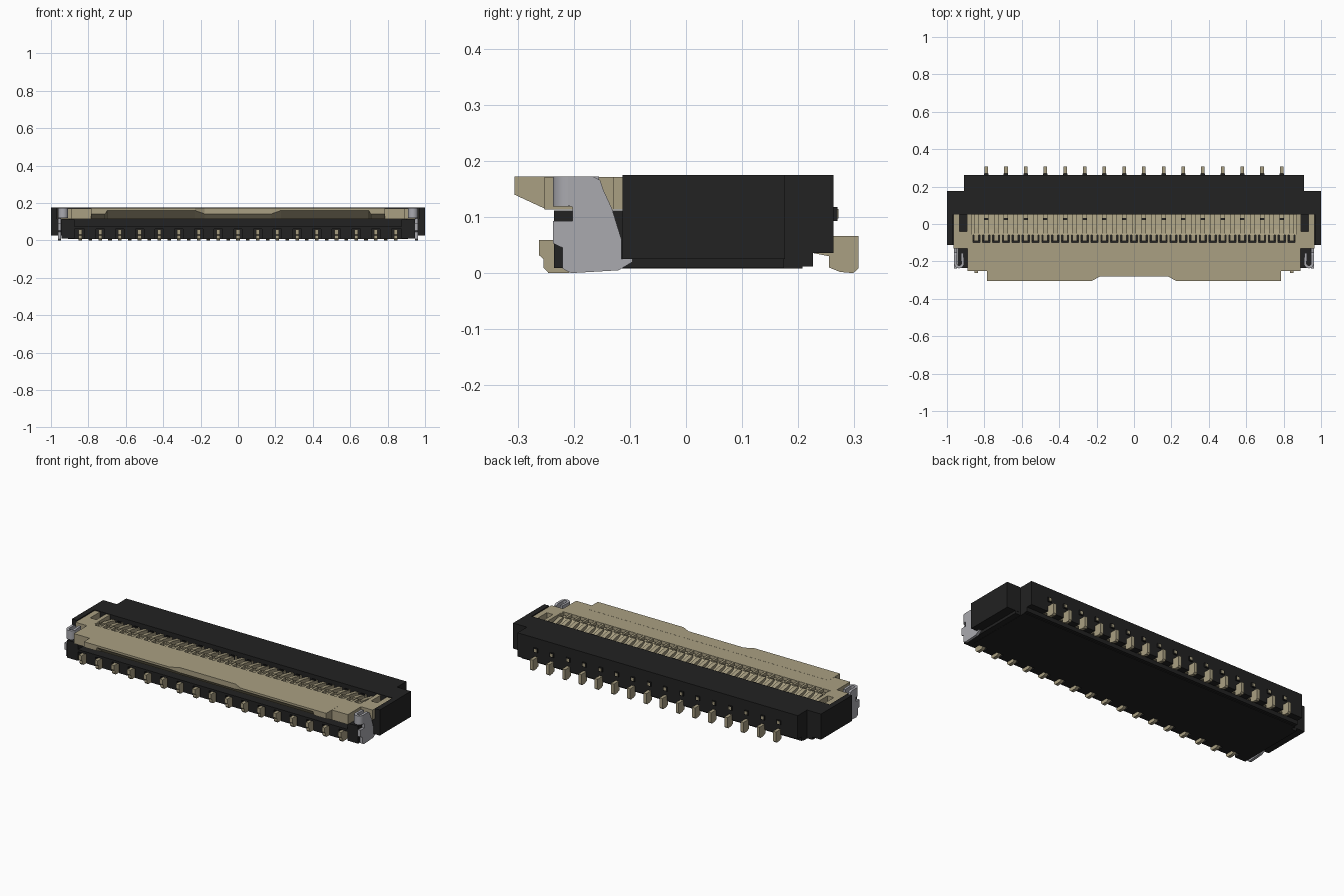
import bpy, bmesh, math

def mat(name, c):
    m = bpy.data.materials.new(name)
    m.diffuse_color = (*c, 1)
    return m

BLACK = mat("black plastic", (0.016, 0.016, 0.016))
TAN = mat("tan", (0.40, 0.35, 0.225))
GREY = mat("grey metal", (0.40, 0.40, 0.43))

def loft(bm, sections):
    """Skin a run of equal-length closed sections and cap the ends."""
    rings = [[bm.verts.new(p) for p in s] for s in sections]
    n = len(rings[0])
    for a, b in zip(rings, rings[1:]):
        for i in range(n):
            j = (i + 1) % n
            bm.faces.new((a[i], a[j], b[j], b[i]))
    bm.faces.new(rings[0][::-1])
    bm.faces.new(rings[-1])

def prism_x(bm, prof, x0, x1):
    loft(bm, [[(x, y, z) for y, z in prof] for x in (x0, x1)])

def prism_z(bm, prof, z0, z1):
    loft(bm, [[(x, y, z) for x, y in prof] for z in (z0, z1)])

def box(bm, x0, x1, y0, y1, z0, z1):
    prism_z(bm, [(x0, y0), (x1, y0), (x1, y1), (x0, y1)], z0, z1)

def finish(name, bm, material, mirror=False):
    bmesh.ops.recalc_face_normals(bm, faces=bm.faces)
    me = bpy.data.meshes.new(name)
    bm.to_mesh(me)
    bm.free()
    me.materials.append(material)
    ob = bpy.data.objects.new(name, me)
    bpy.context.collection.objects.link(ob)
    if mirror:
        ob.modifiers.new("mirror", 'MIRROR').use_mirror_merge = False
    return ob

P = 0.1053
FRONT_X = [(i - 8) * P for i in range(17)]
REAR_X = [(i - 7.5) * P for i in range(16)]
ALL_X = [(i - 16) * P / 2 for i in range(33)]

# Housing: rear block with stepped underside
bm = bmesh.new()
prism_x(bm, [(0.05, 0.008), (0.208, 0.008), (0.208, 0.012), (0.226, 0.012),
             (0.226, 0.036), (0.263, 0.036), (0.263, 0.175), (0.05, 0.175)], -0.91, 0.91)
finish("housing_rear_block", bm, BLACK)

# Housing: floor and the block beneath the actuator
bm = bmesh.new()
box(bm, -0.91, 0.91, -0.195, 0.05, 0.008, 0.075)
box(bm, -0.945, 0.945, -0.09, 0.05, 0.07, 0.12)
finish("housing_floor", bm, BLACK)

# Housing: front comb between the contacts
bm = bmesh.new()
box(bm, -0.89, 0.89, -0.235, -0.195, 0.062, 0.075)
for x in REAR_X:
    box(bm, x - 0.03, x + 0.03, -0.235, -0.195, 0.008, 0.062)
finish("housing_front_comb", bm, BLACK)

# Housing: side wings and front corner posts
bm = bmesh.new()
box(bm, 0.968, 1.0, -0.113, 0.05, 0.025, 0.175)
box(bm, 0.905, 1.0, 0.05, 0.176, 0.025, 0.175)
box(bm, 0.90, 0.97, -0.113, 0.05, 0.025, 0.115)
box(bm, 0.90, 0.945, -0.113, 0.175, 0.009, 0.03)
finish("housing_wing", bm, BLACK, True)
bm = bmesh.new()
box(bm, 0.875, 0.945, -0.235, -0.11, 0.009, 0.112)
finish("housing_post", bm, BLACK, True)

# Actuator: front flap with notched, undercut lip
bm = bmesh.new()
half = [(0.787, -0.306, 0.14), (0.71, -0.306, 0.14), (0.70, -0.306, 0.16),
        (0.23, -0.306, 0.16), (0.18, -0.28, 0.142)]
stations = [(-x, y, z) for x, y, z in half] + half[::-1]
loft(bm, [[(x, y, 0.172), (x, y, z), (x, -0.252, 0.115), (x, -0.2, 0.115), (x, -0.2, 0.172)]
          for x, y, z in stations])
prism_z(bm, [(-0.89, -0.252), (0.89, -0.252), (0.89, -0.13), (0.965, -0.13), (0.965, -0.1),
             (-0.965, -0.1), (-0.965, -0.13), (-0.89, -0.13)], 0.113, 0.1715)
finish("actuator_flap", bm, TAN)

# Actuator: end arms with a slot in each
bm = bmesh.new()
prism_z(bm, [(0.868, -0.1), (0.965, -0.1), (0.965, 0.05), (0.932, 0.05),
             (0.932, -0.04), (0.892, -0.04), (0.892, 0.05), (0.868, 0.05)], 0.117, 0.1715)
finish("actuator_arm", bm, TAN, True)

# Actuator: window bars and ramped rear strip with ribs
bm = bmesh.new()
for i in range(34):
    x = (i - 16.5) * P / 2
    box(bm, x - 0.007, x + 0.007, -0.1, -0.055, 0.117, 0.17)
prism_x(bm, [(-0.06, 0.117), (0.05, 0.117), (0.05, 0.135), (-0.03, 0.148), (-0.06, 0.165)],
        -0.868, 0.868)
for x in ALL_X:
    prism_x(bm, [(-0.05, 0.13), (0.05, 0.13), (0.05, 0.15), (-0.02, 0.165), (-0.05, 0.168)],
            x - 0.012, x + 0.012)
finish("actuator_rear_strip", bm, TAN)

# Contact tips seen in the windows
bm = bmesh.new()
for x in ALL_X:
    box(bm, x - 0.012, x + 0.012, -0.09, -0.055, 0.115, 0.158)
finish("contact_window_tips", bm, TAN)

# Dark recesses behind the ribs
bm = bmesh.new()
for x in REAR_X:
    box(bm, x - 0.012, x + 0.012, 0.022, 0.032, 0.13, 0.1605)
finish("rear_strip_recesses", bm, BLACK)

# Front contacts
bm = bmesh.new()
for x in FRONT_X:
    prism_x(bm, [(-0.262, 0.059), (-0.262, 0.032), (-0.254, 0.025), (-0.254, 0.01),
                 (-0.245, 0.0), (-0.21, 0.0), (-0.19, 0.01), (-0.19, 0.059)],
            x - 0.0095, x + 0.0095)
finish("front_contacts", bm, TAN)

# Rear contacts
bm = bmesh.new()
for x in REAR_X:
    prism_x(bm, [(0.22, 0.037), (0.255, 0.03), (0.255, 0.01), (0.275, 0.002), (0.298, 0.0),
                 (0.307, 0.008), (0.307, 0.066), (0.22, 0.066)], x - 0.0095, x + 0.0095)
finish("rear_contacts", bm, TAN)

# Small bosses above the rear contacts with contact ends
bm, tips = bmesh.new(), bmesh.new()
for x in REAR_X:
    box(bm, x - 0.012, x + 0.012, 0.255, 0.27, 0.093, 0.118)
    box(tips, x - 0.008, x + 0.008, 0.266, 0.272, 0.097, 0.114)
finish("rear_bosses", bm, BLACK)
finish("rear_boss_tips", tips, TAN)

# Metal hold-down tabs: side plate plus hairpin fold on top
bm = bmesh.new()
prism_x(bm, [(-0.21, 0.172), (-0.165, 0.172), (-0.153, 0.166), (-0.148, 0.15), (-0.132, 0.115),
             (-0.115, 0.06), (-0.115, 0.025), (-0.095, 0.025), (-0.095, 0.02), (-0.12, 0.005),
             (-0.205, 0.0), (-0.22, 0.008), (-0.22, 0.045), (-0.237, 0.053), (-0.237, 0.093),
             (-0.202, 0.093), (-0.202, 0.118), (-0.21, 0.12)], 0.947, 0.962)
def arc(r):
    return [(0.935 + r * math.cos(a), -0.21 + r * math.sin(a))
            for a in (-math.pi * k / 10 for k in range(11))]
prism_z(bm, arc(0.027) + [(0.912, -0.155), (0.926, -0.155)] + arc(0.012)[::-1], 0.119, 0.172)
tab = finish("hold_down_tab", bm, GREY, True)
bpy.context.view_layer.objects.active = tab
tab.select_set(True)
bpy.ops.object.shade_smooth_by_angle(angle=math.radians(25))
